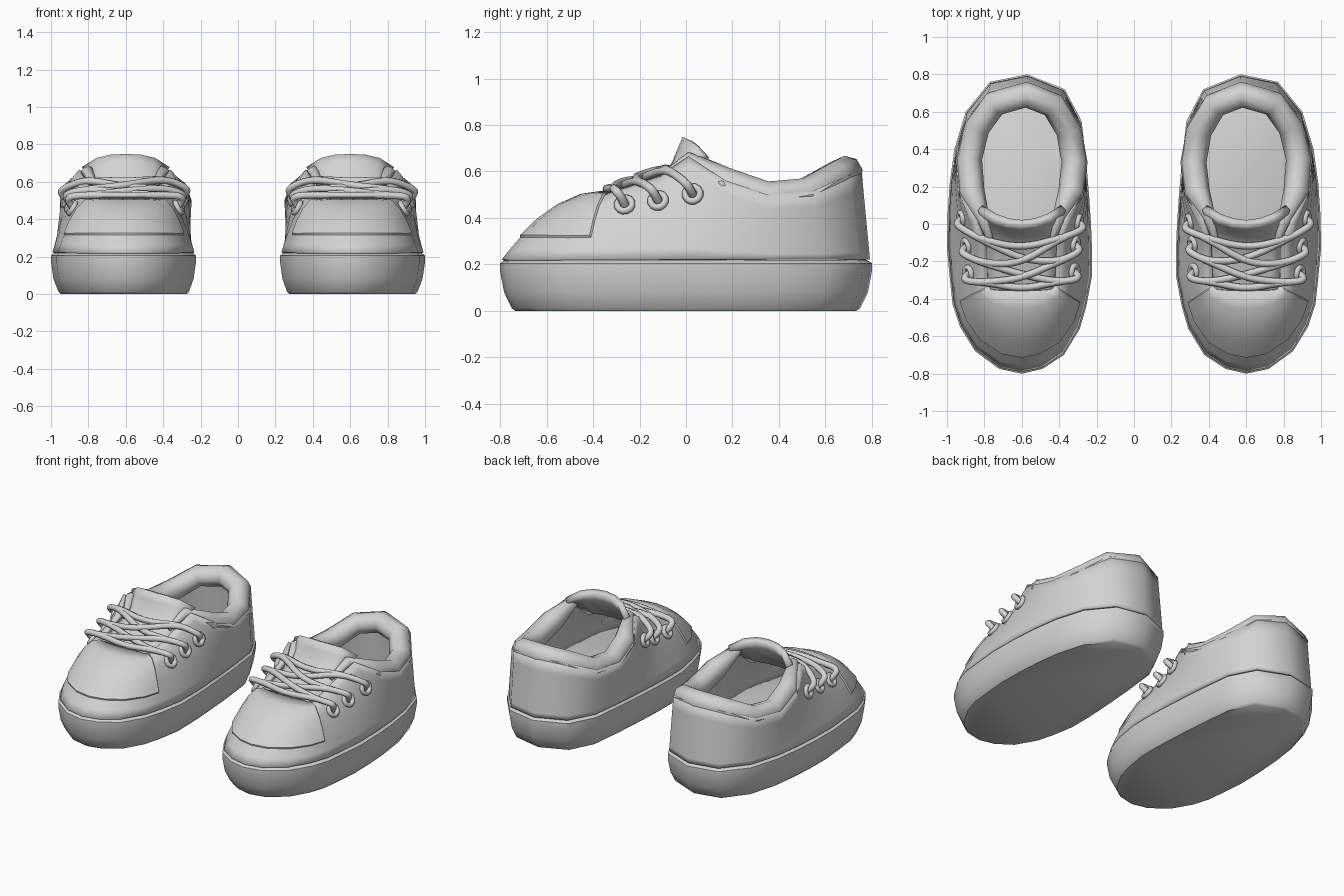
import bpy, bmesh, math
from mathutils import Vector

if "Cube" in bpy.data.objects:
    bpy.data.objects.remove(bpy.data.objects["Cube"])

grey = bpy.data.materials.new("plain grey")
grey.use_nodes = True
COLOUR = (0.65, 0.65, 0.65, 1)
grey.diffuse_color = COLOUR
grey.node_tree.nodes["Principled BSDF"].inputs["Base Color"].default_value = COLOUR

OFFSET = Vector((-0.6, 0, 0))   # middle of the right shoe

# Columns running round the shoe from the heel: sole edge x, y and opening edge x, y, z
COLUMNS = [
    (.03, .80, .03, .755, .61), (.23, .72, .21, .69, .585), (.32, .55, .315, .53, .51),
    (.345, .33, .352, .33, .50), (.36, .15, .33, .17, .56), (.37, 0, .24, .02, .665),
    (.375, -.12, .20, -.10, .59), (.375, -.28, .19, -.23, .545), (.345, -.44, .18, -.33, .51),
    (.31, -.56, .155, -.35, .505), (.225, -.70, .10, -.355, .51), (.11, -.775, .05, -.355, .51),
    (0, -.80, 0, -.355, .51), (-.12, -.775, -.06, -.355, .51), (-.25, -.68, -.12, -.355, .51),
    (-.33, -.55, -.165, -.35, .505), (-.37, -.43, -.18, -.33, .51), (-.385, -.29, -.19, -.24, .54),
    (-.40, -.13, -.20, -.11, .585), (-.397, .05, -.25, .01, .665), (-.385, .22, -.335, .17, .56),
    (-.36, .40, -.352, .35, .50), (-.30, .60, -.30, .55, .515), (-.17, .76, -.18, .70, .585),
]
COUNT = len(COLUMNS)


def surface(column, s):
    """Point on the upper, s = 0 at the sole and 1 at the opening."""
    bx, by, tx, ty, tz = COLUMNS[column % COUNT]
    low = Vector((bx * .98, by * .99, .222))
    power = 1 + min(1, max(0, (.35 - by) / .75))
    p = low.lerp(Vector((tx, ty, tz)), s)
    p.z = low.z + (tz - low.z) * (1 - (1 - s) ** power)
    return p


def normal(column, s):
    up = surface(column, s + .05) - surface(column, s - .05)
    along = surface(column + 1, s) - surface(column - 1, s)
    return up.cross(along).normalized()


def finish(name, mesh, angle=40, thickness=0):
    """Place the right-hand part, thicken it if asked and mirror it to the left shoe."""
    obj = bpy.data.objects.new(name, mesh)
    bpy.context.collection.objects.link(obj)
    for v in mesh.vertices:
        v.co += OFFSET
    mesh.materials.clear()
    mesh.materials.append(grey)
    bpy.ops.object.select_all(action='DESELECT')
    obj.select_set(True)
    bpy.context.view_layer.objects.active = obj
    bpy.ops.object.shade_smooth_by_angle(angle=math.radians(angle))
    if thickness:
        solid = obj.modifiers.new("thickness", 'SOLIDIFY')
        solid.thickness = thickness
        solid.offset = -1
    mirror = obj.modifiers.new("left shoe", 'MIRROR')
    mirror.use_mirror_merge = False


def mesh_from(bm, name):
    mesh = bpy.data.meshes.new(name)
    bm.to_mesh(mesh)
    bm.free()
    return mesh


def loft(rings):
    """Join closed rings of points, clockwise seen from above, bottom to top."""
    bm = bmesh.new()
    loops = [[bm.verts.new(p) for p in ring] for ring in rings]
    bands = []
    for a, b in zip(loops, loops[1:]):
        n = len(a)
        bands.append([bm.faces.new((a[i], b[i], b[(i + 1) % n], a[(i + 1) % n]))
                      for i in range(n)])
    return bm, loops, bands


def tube(name, points, radius, sizes=None, cyclic=False, smooth_path=True):
    """Sweep a round section along a path."""
    curve = bpy.data.curves.new(name, 'CURVE')
    curve.dimensions = '3D'
    curve.bevel_depth = radius
    curve.bevel_resolution = 2
    curve.use_fill_caps = True
    spline = curve.splines.new('NURBS' if smooth_path else 'POLY')
    spline.points.add(len(points) - 1)
    for i, p in enumerate(points):
        spline.points[i].co = (*p, 1)
        spline.points[i].radius = sizes[i] if sizes else 1
    spline.use_cyclic_u = cyclic
    if smooth_path:
        spline.order_u = 3
        spline.use_endpoint_u = True
        spline.resolution_u = 5
    helper = bpy.data.objects.new(name + " path", curve)
    bpy.context.collection.objects.link(helper)
    graph = bpy.context.evaluated_depsgraph_get()
    mesh = bpy.data.meshes.new_from_object(helper.evaluated_get(graph))
    bpy.data.objects.remove(helper)
    finish(name, mesh, angle=60)


# Sole, rounded under and stepped in at the top
def sole_ring(inset, z):
    return [(c[0] * (1 - inset / .5), c[1] * (1 - inset / .8), z) for c in COLUMNS]


bm, loops, bands = loft([sole_ring(.065, 0), sole_ring(.05, .012), sole_ring(.017, .08),
                         sole_ring(0, .17), sole_ring(0, .205), sole_ring(.02, .218)])
bm.faces.new(loops[0])
bm.faces.new(reversed(loops[-1]))
bmesh.ops.recalc_face_normals(bm, faces=bm.faces)
finish("sole", mesh_from(bm, "sole"))

# Upper, with a grooved seam round the toe panel
STEPS = (0, .08, .18, .35, .55, .78, 1)
bm, loops, bands = loft([[surface(c, s) for c in range(COUNT)] for s in STEPS])
toe_panel = [f for band in bands[2:] for f in band[8:16]]
for depth in (-.008, .008):
    bmesh.ops.inset_region(bm, faces=toe_panel, thickness=.006, depth=depth,
                           use_even_offset=True)
finish("upper", mesh_from(bm, "upper"), thickness=.025)

# Padded collar round the ankle opening, tapering into the lace edges
collar, sizes = [], []
for c in range(18, 31):
    tx, ty, tz = COLUMNS[c % COUNT][2:]
    collar.append((tx * .8, .33 + (ty - .33) * .85 if ty > .33 else ty, tz - .012))
    sizes.append(.2 if ty < 0 else .45 if ty < .1 else 1)
tube("collar", collar, .07, sizes, smooth_path=False)

# Tongue: rows of y, z, half width, backward sweep and side drop
ROWS = [(-.42, .475, .17, 0, .01), (-.34, .51, .175, 0, .01), (-.22, .535, .19, 0, .02),
        (-.11, .575, .20, 0, .03), (-.06, .64, .20, .03, .03), (-.035, .70, .22, .07, .045),
        (-.015, .748, .235, .09, .07)]
bm = bmesh.new()
grid = [[bm.verts.new((w * u / 3, y + sweep * (u / 3) ** 2, z - drop * abs(u / 3) ** 3))
         for u in range(-3, 4)] for y, z, w, sweep, drop in ROWS]
for a, b in zip(grid, grid[1:]):
    for i in range(len(a) - 1):
        bm.faces.new((a[i], a[i + 1], b[i + 1], b[i]))
finish("tongue", mesh_from(bm, "tongue"), angle=60, thickness=.04)

# Eyelets on both sides, front to back
EYELETS = {"inner": (7, 6, 5), "outer": (17, 18, 19)}
HEIGHT = .51
for side, columns in EYELETS.items():
    for number, c in enumerate(columns):
        centre, n = surface(c, HEIGHT), normal(c, HEIGHT)
        across = n.orthogonal().normalized()
        other = n.cross(across)
        ring = [centre + n * .006 + .033 * (across * math.cos(a) + other * math.sin(a))
                for a in (math.tau * k / 12 for k in range(12))]
        tube(f"{side}_eyelet_{number + 1}", ring, .015, cyclic=True, smooth_path=False)


# Laces, each from one eyelet over the tongue to another
def lace_end(side, number):
    c = EYELETS[side][number]
    forward = c + 1 if side == "inner" else c - 1
    hole, n = surface(c, HEIGHT), normal(c, HEIGHT)
    edge = surface(c, 1).lerp(surface(forward, 1), .8)
    return [hole - n * .01, hole + n * .03 + Vector((0, -.01, .02)),
            hole + n * .025 + Vector((0, -.04, .055)), edge + Vector((0, 0, .012))]


def lace(name, inner, outer, y, z):
    points = lace_end("inner", inner) + [Vector((0, y, z))] + lace_end("outer", outer)[::-1]
    tube(name, points, .019)


lace("front_lace", 0, 0, -.35, .525)
for k, (y, z) in enumerate([(-.27, .54), (-.19, .57)]):
    lace(f"cross_lace_{k + 1}", k, k + 1, y, z)
    lace(f"return_lace_{k + 1}", k + 1, k, y - .02, z + .012)
lace("top_lace", 2, 2, -.13, .6)
